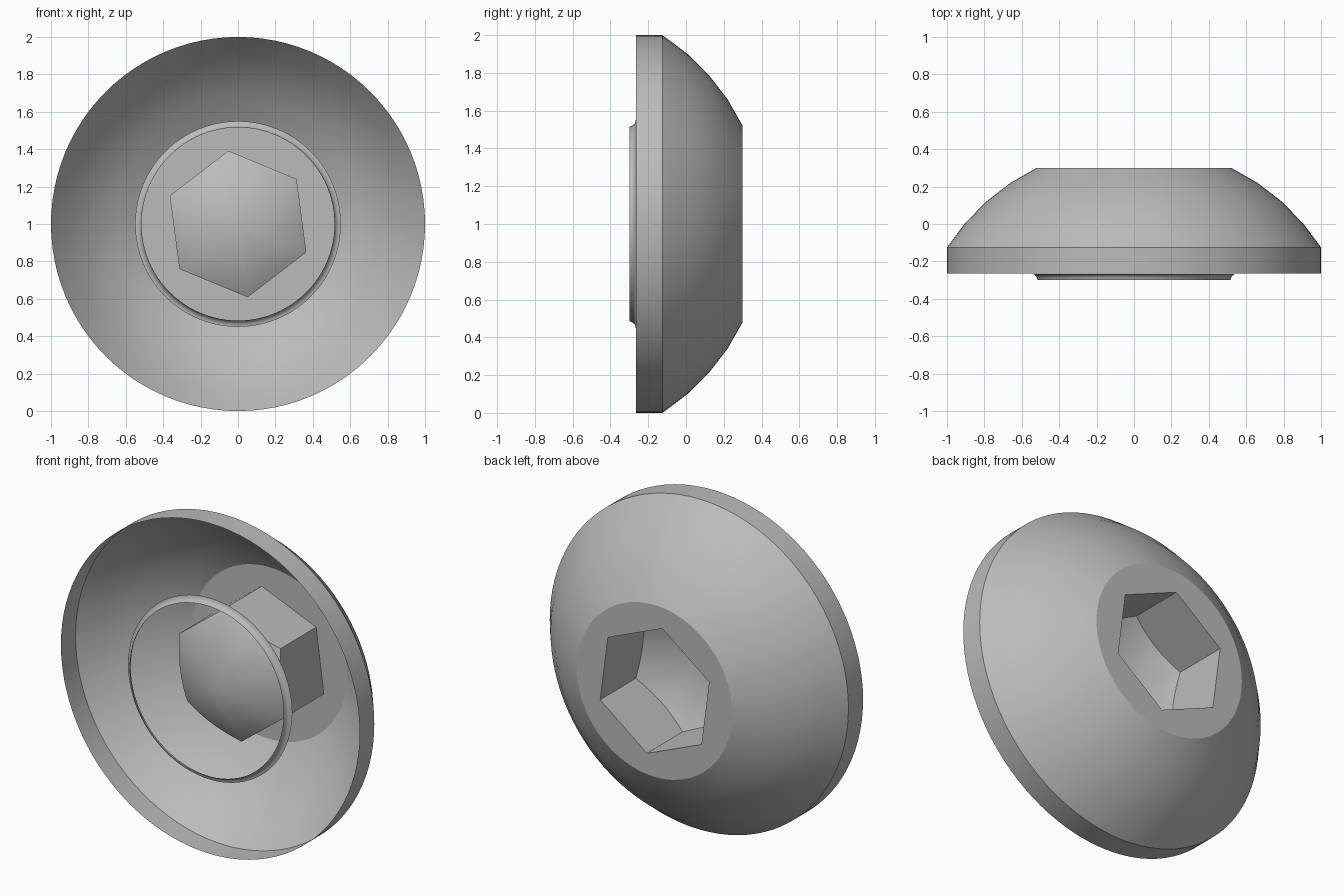
import bpy
import bmesh
from math import sin, cos, pi, radians, asin, sqrt

cube = bpy.data.objects.get("Cube")
if cube:
    bpy.data.objects.remove(cube, do_unlink=True)

SEGMENTS = 96          # divisible by six, so hexagon corners land on columns
TURN = radians(37.5)   # rotation of the hexagon about the axis
APOTHEM = 0.342

steel = bpy.data.materials.new("steel_grey")
steel.use_nodes = True
GREY = (0.5, 0.5, 0.5, 1)
steel.diffuse_color = GREY
steel.node_tree.nodes["Principled BSDF"].inputs["Base Color"].default_value = GREY


def circle(radius, y):
    """Ring of points around the y axis."""
    return [(radius, y)] * SEGMENTS


def hex_radius(i):
    return APOTHEM / cos((2 * pi * i / SEGMENTS) % (pi / 3) - pi / 6)


def loft(name, rings, tip=None):
    """Skin consecutive rings of (radius, y) points; optionally close to a tip."""
    bm = bmesh.new()
    loops = []
    for ring in rings:
        loop = []
        for i, (r, y) in enumerate(ring):
            a = TURN + 2 * pi * i / SEGMENTS
            loop.append(bm.verts.new((r * cos(a), y, 1 + r * sin(a))))
        loops.append(loop)
    for lower, upper in zip(loops, loops[1:]):
        for i in range(SEGMENTS):
            j = (i + 1) % SEGMENTS
            bm.faces.new((lower[i], upper[i], upper[j], lower[j]))
    if tip is not None:
        apex = bm.verts.new((0, tip, 1))
        last = loops[-1]
        for i in range(SEGMENTS):
            bm.faces.new((last[i], apex, last[(i + 1) % SEGMENTS]))
    mesh = bpy.data.meshes.new(name)
    bm.to_mesh(mesh)
    bm.free()
    mesh.materials.append(steel)
    obj = bpy.data.objects.new(name, mesh)
    bpy.context.collection.objects.link(obj)
    bpy.ops.object.select_all(action='DESELECT')
    obj.select_set(True)
    bpy.context.view_layer.objects.active = obj
    bpy.ops.object.shade_smooth_by_angle(angle=radians(25))
    return obj


# Open shell: straight rim, spherical dome, flat land around the socket
TOP, RIM, BOTTOM = 0.3, -0.125, -0.265
CENTRE, SPHERE = -0.77, 1.19
start, end = asin(1 / SPHERE), asin(0.52 / SPHERE)
STEPS = 4
dome = [circle(1, BOTTOM), circle(1, RIM)]
for k in range(1, STEPS):
    a = start + (end - start) * k / STEPS
    dome.append(circle(SPHERE * sin(a), CENTRE + SPHERE * cos(a)))
dome.append(circle(0.52, TOP))
dome.append([(hex_radius(i), TOP) for i in range(SEGMENTS)])
loft("head_shell", dome)

# Hexagonal socket whose walls meet a conical drill point
TIP, SLOPE = -0.26, 0.557
mouth = [(hex_radius(i), TOP) for i in range(SEGMENTS)]
foot = [(hex_radius(i), TIP + SLOPE * hex_radius(i)) for i in range(SEGMENTS)]
loft("hex_socket", [mouth, foot], tip=TIP)

# Small concave fillet ring under the head
FILLET = 0.034
fillet = []
for k in range(6):
    a = pi / 2 * k / 5
    fillet.append(circle(0.55 - FILLET * cos(a), TOP * -1 + FILLET * sin(a)))
loft("neck_fillet", fillet)
